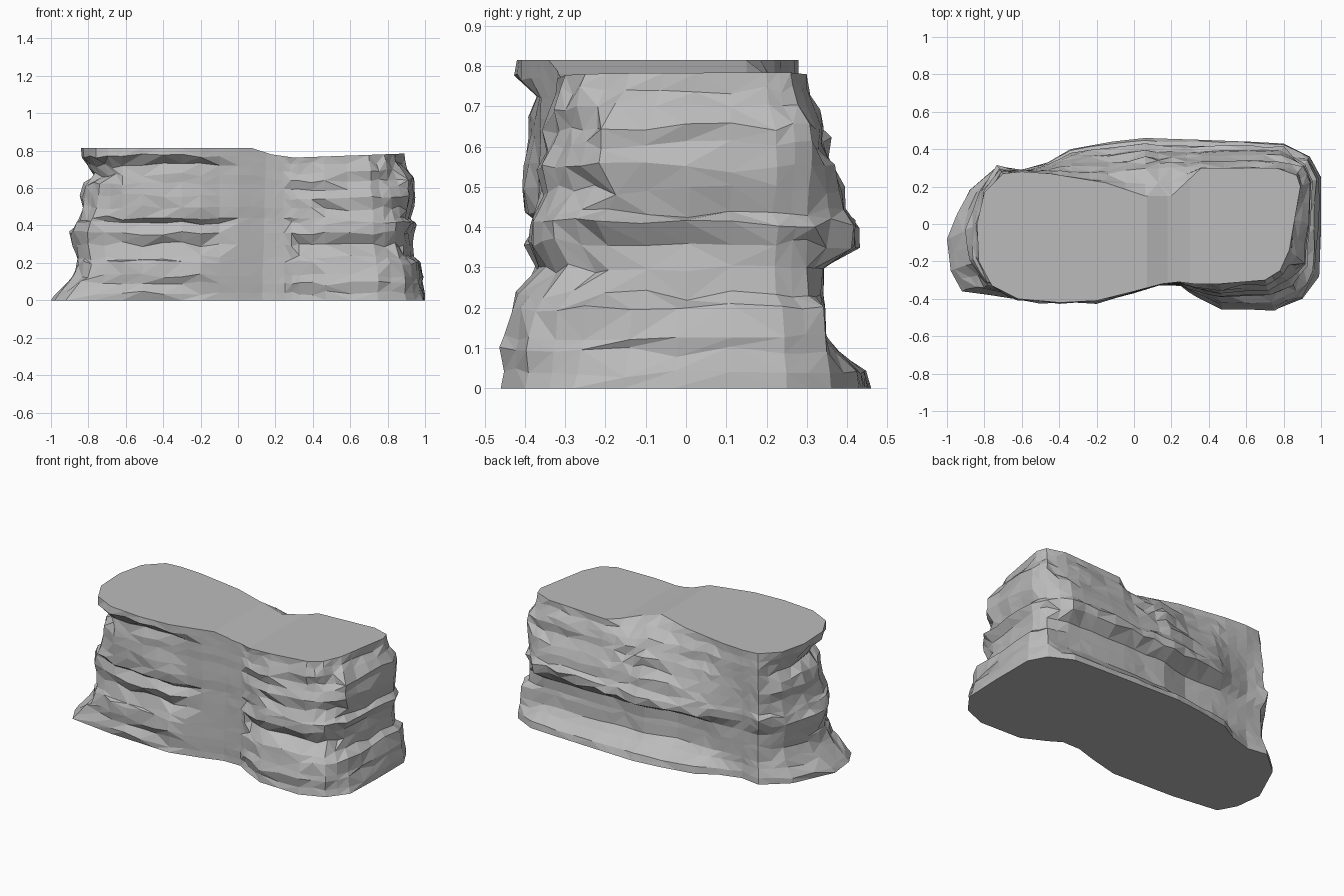
import bpy
import bmesh
import random
from mathutils import Vector, noise

random.seed(4)

default_cube = bpy.data.objects.get("Cube")
if default_cube:
    bpy.data.objects.remove(default_cube, do_unlink=True)

# Plan outline: foot x, foot y, top x, top y, and the flank each corner is on
OUTLINE = [
    (-.92, -.36, -.76, -.33, "west"), (-.62, -.4, -.62, -.4, "front"),
    (-.4, -.41, -.4, -.42, "front"), (-.2, -.42, -.2, -.41, "front"),
    (0, -.37, 0, -.36, "front"), (.13, -.33, .15, -.32, "front"),
    (.25, -.33, .24, -.31, "front"), (.33, -.38, .32, -.32, "front"),
    (.47, -.45, .46, -.32, "front"),
    (.75, -.46, .7, -.3, "front"), (.9, -.4, .78, -.25, "front"),
    (.99, -.28, .83, -.14, "east"), (1, -.03, .86, .03, "east"),
    (1, .25, .89, .2, "east"), (.94, .36, .87, .26, "east"),
    (.8, .43, .76, .3, "back"), (.62, .44, .6, .3, "back"),
    (.36, .45, .36, .3, "back"), (.2, .455, .2, .15, "notch"),
    (.06, .46, .06, .15, "notch"), (-.12, .44, -.15, .22, "back"),
    (-.34, .4, -.33, .25, "back"), (-.46, .33, -.45, .27, "back"),
    (-.6, .29, -.6, .28, "back"), (-.73, .31, -.7, .27, "back"),
    (-.88, .18, -.8, .17, "west"), (-1, -.08, -.84, 0, "west"),
    (-.98, -.25, -.83, -.2, "west"),
]

# Layer heights, and how far each flank leans out to the foot at each layer
HEIGHTS = [0, .04, .09, .13, .2, .23, .3, .36, .41, .44, .5, .56, .62, .67, .72, .77, .815]
LEAN = {
    "west": [1, .93, .55, .25, .2, .2, .3, .37, .2, .1, 0, -.05, -.1, -.4, -.3, 0, 0],
    "east": [1, .96, .9, .85, .8, .45, .4, .42, .58, .4, .4, .55, .52, .5, .25, .1, 0],
    "front": [1, 1, 1, .95, .85, .75, .55, .52, .5, .45, .4, .35, .25, .2, .15, .1, 0],
    "back": [1, .95, .55, .32, .3, .28, .3, .85, .82, .72, .65, .5, .38, .28, .17, .05, 0],
    "notch": [1, .95, .75, .62, .6, .6, .62, .92, .9, .82, .77, .72, .66, .58, .48, .2, 0],
}

# Crevices: side (-1 front, 1 back), x range, z range, depth
CREVICES = [
    (-1, -.9, -.1, .28, .765, .022),
    (-1, -.88, -.18, .22, .31, .025),
    (-1, -.75, -.05, .4, .42, .025),
    (-1, -.8, -.15, .71, .73, .025),
    (-1, .32, .88, .29, .31, .035),
    (-1, .45, .9, .49, .51, .025),
    (-1, .5, .9, .66, .68, .02),
    (1, .1, .85, .61, .63, .02),
]


def roughness(x, y, z):
    """Smooth front panel, back column and back foot panel, broken rock elsewhere."""
    if y < -.2 and -.18 < x < .28:
        return .15
    if y > .2 and (-.68 < x < -.4 or z < .32):
        return .3
    return 1


def weather(x, y, z):
    """Cut crevices and roughen one point with horizontally stretched noise."""
    side = -1 if y < 0 else 1
    for crevice_side, x0, x1, z0, z1, depth in CREVICES:
        if side == crevice_side and abs(y) > .15 and x0 < x < x1 and z0 <= z <= z1:
            y -= side * depth
    outward = Vector((x - max(-.5, min(.5, x)), y, 0)).normalized()
    rough = roughness(x, y, z)
    bump = noise.noise(Vector((x * 2, y * 2, z * 17))) * .022
    bump += random.uniform(-.01, .006)
    point = Vector((x, y, z)) + outward * bump * rough
    point.z += random.uniform(-.014, .014) * rough
    return point


def ring_points(level):
    """Outline at one layer, with a midpoint added on every side."""
    z = HEIGHTS[level]
    corners = []
    for bx, by, tx, ty, flank in OUTLINE:
        lean = LEAN[flank][level]
        corners.append(Vector((tx, ty, z)).lerp(Vector((bx, by, z)), lean))
    points = []
    for corner, following in zip(corners, corners[1:] + corners[:1]):
        points += [corner, corner.lerp(following, .5)]
    if 0 < level < len(HEIGHTS) - 1:
        points = [weather(*p) for p in points]
    return points


def top_drop(x):
    """The east half of the summit sits lower, with a ramp between halves."""
    stops = [(-2, 0), (.07, 0), (.18, .035), (.3, .052), (.9, .03), (2, .03)]
    for (x0, d0), (x1, d1) in zip(stops, stops[1:]):
        if x <= x1:
            return d0 + (d1 - d0) * (x - x0) / (x1 - x0)
    return 0


# Cliff body: stacked layers joined by side walls and closed by flat caps
bm = bmesh.new()
rings = [[bm.verts.new(p) for p in ring_points(i)] for i in range(len(HEIGHTS))]
count = len(rings[0])
for lower, upper in zip(rings, rings[1:]):
    for i in range(count):
        j = (i + 1) % count
        a, b, c, d = lower[i], lower[j], upper[j], upper[i]
        if random.random() < .5:
            bm.faces.new((a, b, c))
            bm.faces.new((a, c, d))
        else:
            bm.faces.new((a, b, d))
            bm.faces.new((b, c, d))
bm.faces.new(rings[0][::-1])
bm.faces.new(rings[-1])

# Summit: fold lines for the ramp, then lower the east half
for fold in (.07, .18, .3):
    caps = [f for f in bm.faces if all(v.co.z > .81 for v in f.verts)]
    geometry = set(caps)
    for face in caps:
        geometry.update(face.edges)
        geometry.update(face.verts)
    bmesh.ops.bisect_plane(bm, geom=list(geometry), plane_co=(fold, 0, 0), plane_no=(1, 0, 0))
for v in bm.verts:
    v.co.z -= top_drop(v.co.x) * max(0, (v.co.z - .4) / .415)
bmesh.ops.triangulate(bm, faces=[f for f in bm.faces if len(f.verts) > 3])
bmesh.ops.recalc_face_normals(bm, faces=bm.faces)

mesh = bpy.data.meshes.new("rock_cliff")
bm.to_mesh(mesh)
bm.free()
cliff = bpy.data.objects.new("rock_cliff", mesh)
bpy.context.collection.objects.link(cliff)

# Stone colour
stone = bpy.data.materials.new("grey_stone")
stone.use_nodes = True
colour = (.5, .5, .5, 1)
stone.diffuse_color = colour
stone.node_tree.nodes["Principled BSDF"].inputs["Base Color"].default_value = colour
mesh.materials.append(stone)
